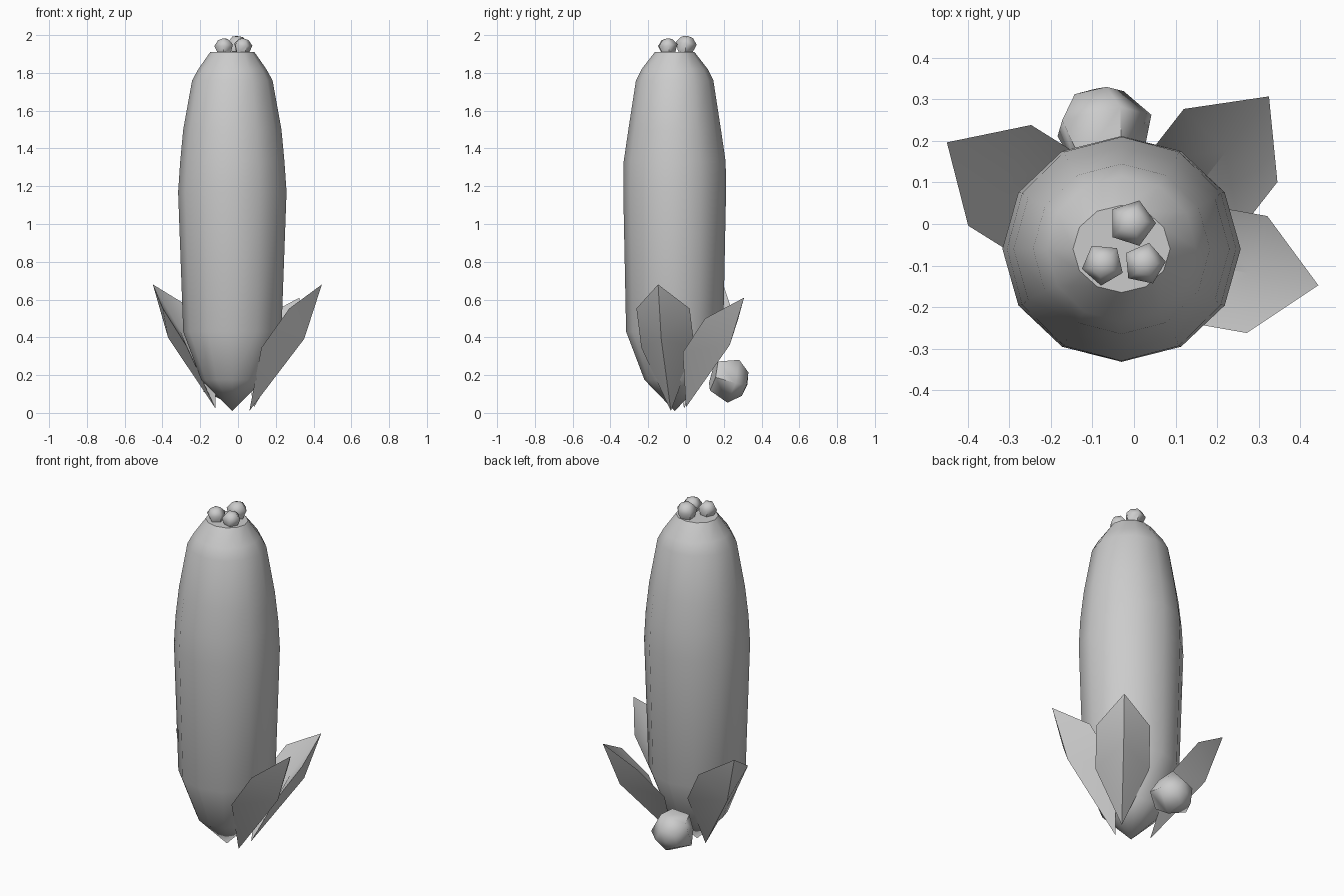
import bpy
from math import sin, cos, pi, radians
from mathutils import Vector

if "Cube" in bpy.data.objects:
    bpy.data.objects.remove(bpy.data.objects["Cube"])


def make(name, verts, faces, angle=40):
    mesh = bpy.data.meshes.new(name)
    mesh.from_pydata(verts, [], faces)
    ob = bpy.data.objects.new(name, mesh)
    bpy.context.collection.objects.link(ob)
    bpy.ops.object.select_all(action='DESELECT')
    ob.select_set(True)
    bpy.context.view_layer.objects.active = ob
    bpy.ops.object.mode_set(mode='EDIT')
    bpy.ops.mesh.select_all(action='SELECT')
    bpy.ops.mesh.normals_make_consistent(inside=False)
    bpy.ops.object.mode_set(mode='OBJECT')
    bpy.ops.object.shade_smooth_by_angle(angle=radians(angle))
    return ob


def lathe(name, rings, n, angle, phase=0.0):
    """Loft (rx, ry, z) rings; a zero radius closes to a point."""
    verts, loops, faces = [], [], []
    for rx, ry, z in rings:
        count = n if rx > 0 else 1
        loops.append([len(verts) + i % count for i in range(n)])
        for i in range(count):
            a = 2 * pi * i / n + phase
            verts.append((rx * cos(a), ry * sin(a), z))
    for lo, hi in zip(loops, loops[1:]):
        for i in range(n):
            j = (i + 1) % n
            quad = [lo[i], lo[j], hi[j], hi[i]]
            faces.append(list(dict.fromkeys(quad)))
    for end in (loops[0], loops[-1]):
        if len(set(end)) > 2:
            faces.append(end)
    return make(name, verts, faces, angle)


# Tall rounded stem with pointed foot and flat crown
body = lathe("stem", [
    (0, 0, 0.01), (0.165, 0.16, 0.175), (0.26, 0.257, 0.43),
    (0.287, 0.272, 1.17), (0.276, 0.27, 1.33), (0.26, 0.245, 1.5),
    (0.213, 0.205, 1.76), (0.18, 0.175, 1.82), (0.117, 0.105, 1.91)], 12, 40)
body.location = (-0.03, -0.06, 0)


# Five-sided buds: three on the crown, one larger at the foot
def bud(name, loc, r, axis, phase):
    ob = lathe(name, [(0.68 * r, 0.68 * r, -0.85 * r), (r, r, 0),
                      (0.55 * r, 0.55 * r, 0.55 * r), (0, 0, 0.68 * r)], 5, 60, phase)
    ob.rotation_mode = 'QUATERNION'
    ob.rotation_quaternion = Vector((0, 0, 1)).rotation_difference(Vector(axis))
    ob.location = loc


bud("crown_bud_back", (-0.005, 0.002, 1.957), 0.058, (0, 0.15, 1), 0)
bud("crown_bud_left", (-0.075, -0.097, 1.948), 0.052, (-0.1, -0.1, 1), 0.85)
bud("crown_bud_right", (0.025, -0.096, 1.948), 0.052, (0.1, -0.1, 1), 0.1)
bud("foot_bud", (-0.08, 0.245, 0.172), 0.124, (-0.17, 0.95, -0.25), 0.3)


# Cupped, keeled leaves: local x is outward, y is sideways
def leaf(name, base, degrees, height):
    w = 0.143
    pts = [(0, 0, 0), (0.09, -w, 0.5), (0.24, -w, 0.81), (0.39, 0, 1),
           (0.24, w, 0.81), (0.09, w, 0.5), (0.295, 0, 0.57), (0.22, 0, 0.63)]
    verts = [(x, y, z * height) for x, y, z in pts]
    faces = []
    for i in range(6):
        j = (i + 1) % 6
        faces += [(i, j, 6), (j, i, 7)]
    ob = make(name, verts, faces, 50)
    ob.location = base
    ob.rotation_euler.z = radians(degrees)


leaf("leaf_right", (0.06, -0.08, 0.01), -10, 0.67)
leaf("leaf_back_right", (0.085, 0.0, 0.03), 52, 0.58)
leaf("leaf_left", (-0.12, -0.01, 0.025), 148, 0.655)
